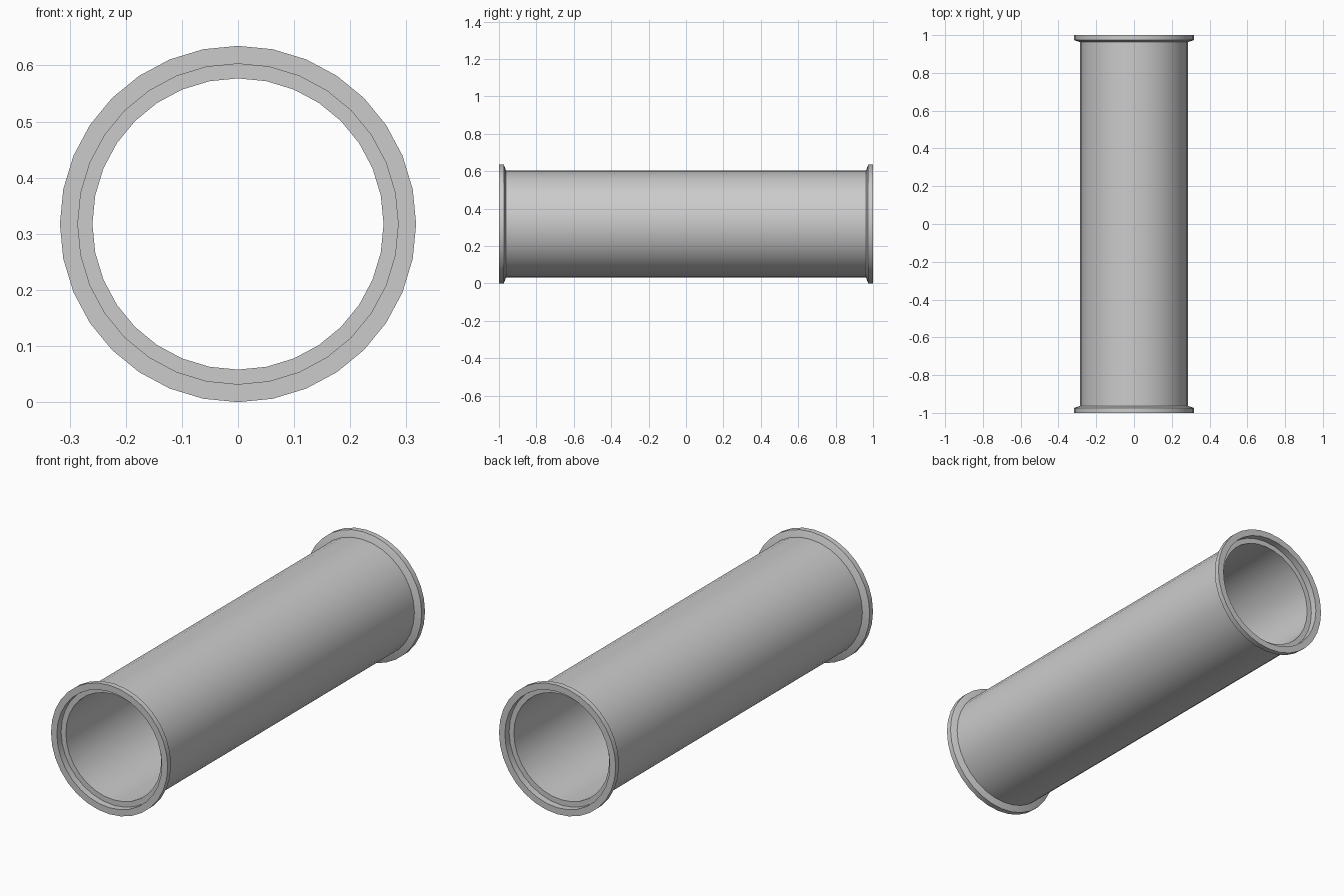
import bpy, bmesh, math

if "Cube" in bpy.data.objects:
    bpy.data.objects.remove(bpy.data.objects["Cube"])

SIDES = 32
CENTRE_Z = 0.3175


def lathe(name, profile):
    """Spin a closed (radius, y) profile around the pipe's y axis."""
    bm = bmesh.new()
    rings = []
    for i in range(SIDES):
        a = 2 * math.pi * i / SIDES
        rings.append([bm.verts.new((r * math.sin(a), y, CENTRE_Z + r * math.cos(a)))
                      for r, y in profile])
    n = len(profile)
    for i in range(SIDES):
        p, q = rings[i], rings[(i + 1) % SIDES]
        for j in range(n):
            k = (j + 1) % n
            bm.faces.new((p[j], p[k], q[k], q[j]))
    bmesh.ops.recalc_face_normals(bm, faces=bm.faces)
    mesh = bpy.data.meshes.new(name)
    bm.to_mesh(mesh)
    bm.free()
    obj = bpy.data.objects.new(name, mesh)
    bpy.context.collection.objects.link(obj)
    bpy.ops.object.select_all(action='DESELECT')
    obj.select_set(True)
    bpy.context.view_layer.objects.active = obj
    bpy.ops.object.shade_smooth_by_angle(angle=math.radians(30))
    return obj


# Main tube, ending just inside each flange to leave a recessed lip
lathe("pipe_body", [(0.2595, -0.967), (0.2855, -0.967),
                    (0.2855, 0.967), (0.2595, 0.967)])

# End flanges with a sloped inner face
for name, s in (("front_flange", -1), ("back_flange", 1)):
    lathe(name, [(0.2855, s * 1.0), (0.3175, s * 1.0), (0.3175, s * 0.974),
                 (0.293, s * 0.965), (0.2855, s * 0.963)])
